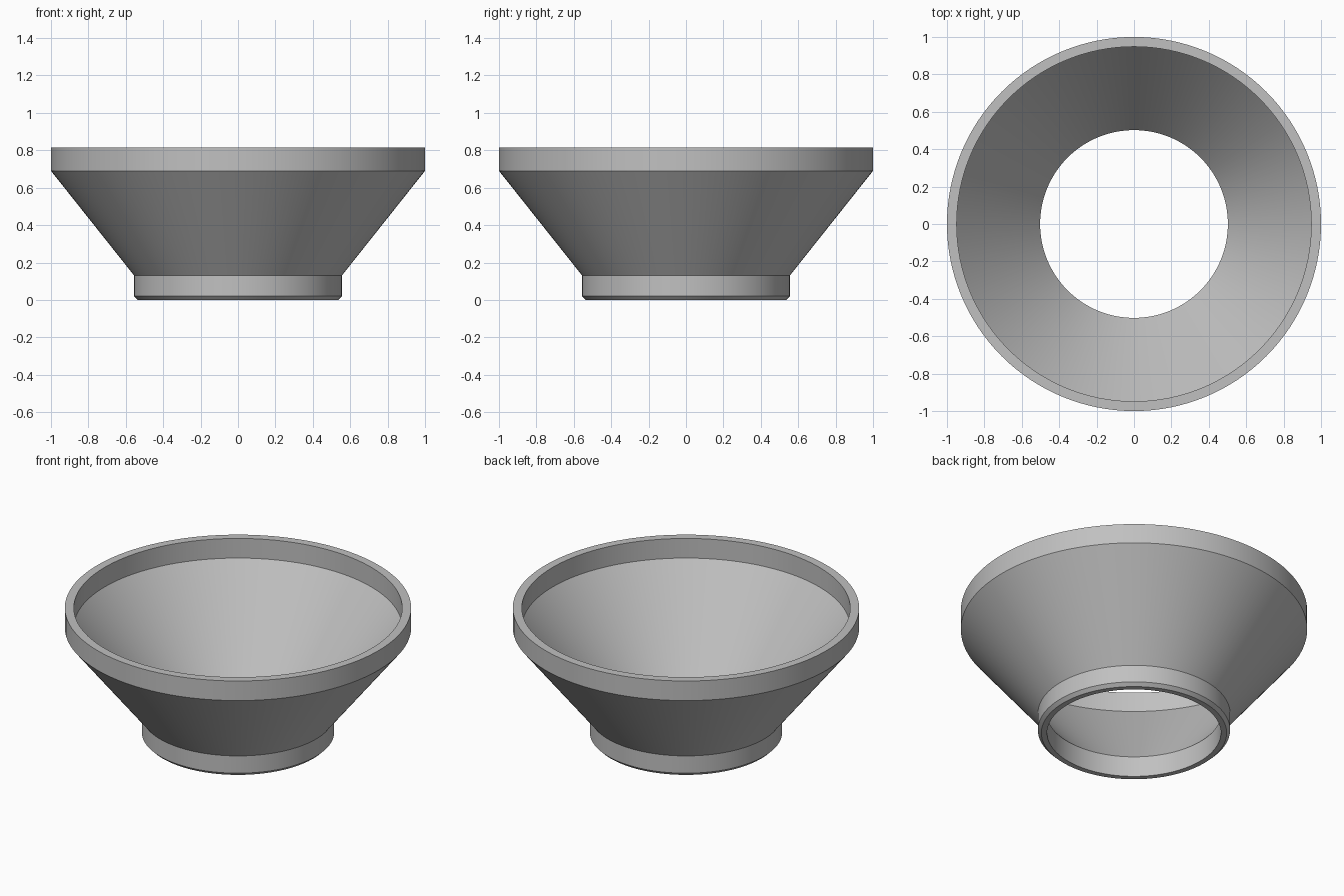
import bpy
import bmesh
import math

cube = bpy.data.objects.get("Cube")
if cube:
    bpy.data.objects.remove(cube, do_unlink=True)

SEGMENTS = 128

# Plain grey finish
grey = bpy.data.materials.new("plain_grey")
colour = (0.53, 0.53, 0.53, 1.0)
grey.use_nodes = True
grey.diffuse_color = colour
grey.node_tree.nodes["Principled BSDF"].inputs["Base Color"].default_value = colour

# Closed wall section (radius, height): outside going up, inside going down
section = [
    (0.535, 0.0), (0.555, 0.02), (0.555, 0.13), (1.0, 0.69), (1.0, 0.815),
    (0.948, 0.815), (0.948, 0.69), (0.502, 0.13), (0.502, 0.0),
]

# Open funnel with a straight collar below and a straight rim above
bm = bmesh.new()
verts = [bm.verts.new((r, 0, z)) for r, z in section]
edges = [bm.edges.new((v, verts[(i + 1) % len(verts)])) for i, v in enumerate(verts)]
bmesh.ops.spin(bm, geom=verts + edges, cent=(0, 0, 0), axis=(0, 0, 1),
               angle=math.tau, steps=SEGMENTS, use_merge=True)
bmesh.ops.remove_doubles(bm, verts=bm.verts, dist=0.0001)
bmesh.ops.recalc_face_normals(bm, faces=bm.faces)
mesh = bpy.data.meshes.new("funnel")
bm.to_mesh(mesh)
bm.free()
mesh.materials.append(grey)

funnel = bpy.data.objects.new("funnel", mesh)
bpy.context.collection.objects.link(funnel)

# Smooth round walls, crisp rims
bpy.ops.object.select_all(action="DESELECT")
funnel.select_set(True)
bpy.context.view_layer.objects.active = funnel
bpy.ops.object.shade_smooth_by_angle(angle=math.radians(30))
